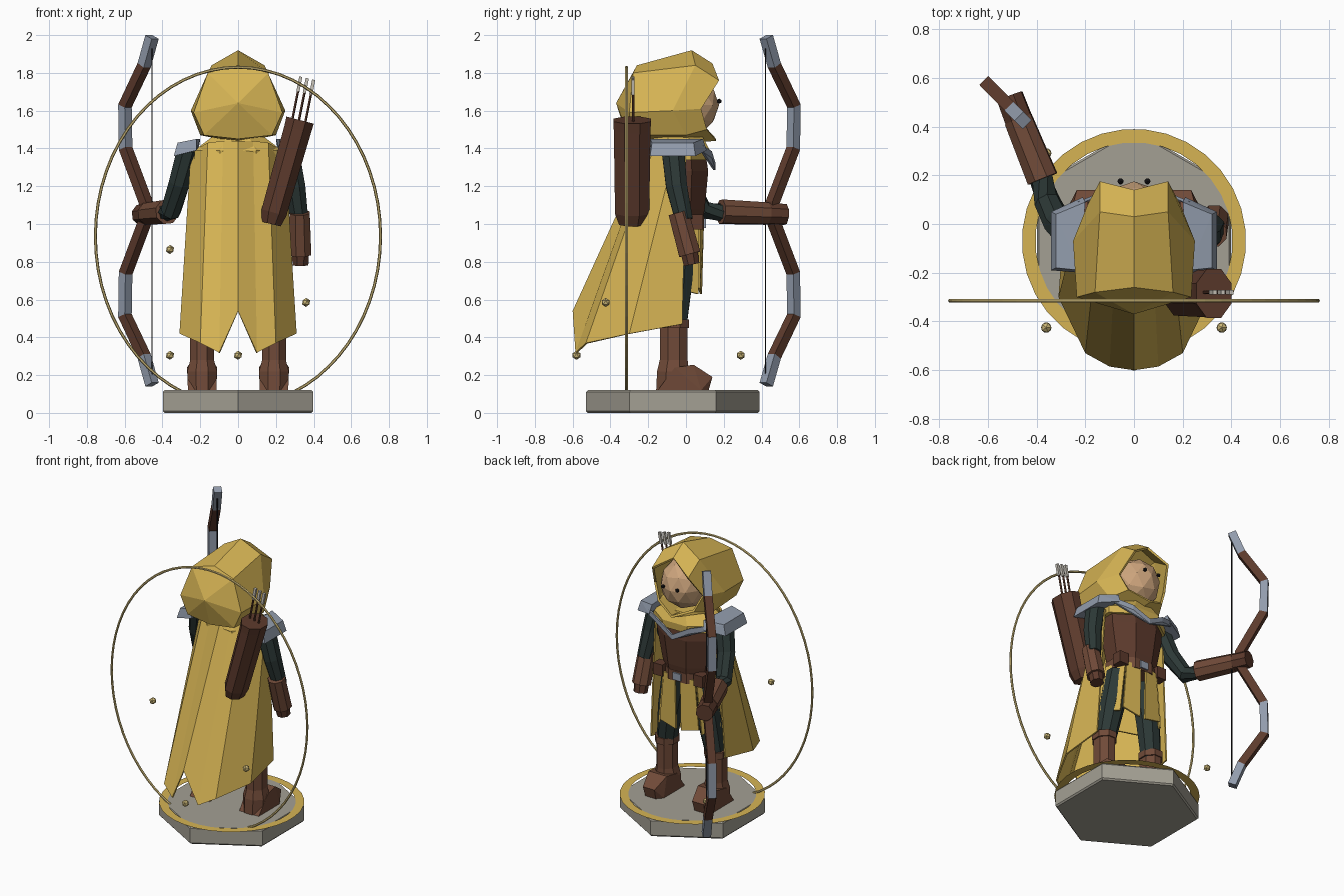
import bpy, bmesh, math
from mathutils import Vector

if "Cube" in bpy.data.objects:
    bpy.data.objects.remove(bpy.data.objects["Cube"], do_unlink=True)


def material(name, rgb):
    col = [(c / 255 / 12.92) if c < 11 else ((c / 255 + 0.055) / 1.055) ** 2.4 for c in rgb] + [1]
    m = bpy.data.materials.new(name)
    m.use_nodes = True
    m.diffuse_color = col
    m.node_tree.nodes["Principled BSDF"].inputs["Base Color"].default_value = col
    return m


GOLD = material("gold cloth", (214, 180, 84))
LEATHER = material("brown leather", (112, 74, 56))
DARK = material("dark leather", (92, 58, 44))
CLOTH = material("dark cloth", (44, 56, 54))
METAL = material("grey metal", (146, 156, 172))
STONE = material("grey stone", (164, 160, 148))
SKIN = material("skin", (204, 164, 124))
BLACK = material("black", (25, 25, 28))
PALE = material("pale gold", (205, 184, 120))
FEATHER = material("pale feather", (200, 195, 185))


def finish(name, bm, *mats):
    bmesh.ops.recalc_face_normals(bm, faces=bm.faces)
    me = bpy.data.meshes.new(name)
    bm.to_mesh(me)
    bm.free()
    for m in mats:
        me.materials.append(m)
    ob = bpy.data.objects.new(name, me)
    bpy.context.collection.objects.link(ob)
    return ob


def thicken(ob, t):
    mod = ob.modifiers.new("thickness", "SOLIDIFY")
    mod.thickness = t
    mod.offset = -1


def loft(name, rings, mats, closed=True, caps=True, rule=None):
    """Skin a list of equal-length point rings."""
    bm = bmesh.new()
    rows = [[bm.verts.new(p) for p in r] for r in rings]
    n = len(rows[0])
    for i in range(len(rows) - 1):
        for j in range(n if closed else n - 1):
            k = (j + 1) % n
            f = bm.faces.new((rows[i][j], rows[i][k], rows[i + 1][k], rows[i + 1][j]))
            f.material_index = rule(i) if rule else 0
    if caps and closed:
        for r, i in ((rows[0], 0), (rows[-1], len(rows) - 2)):
            bm.faces.new(r).material_index = rule(i) if rule else 0
    return finish(name, bm, *mats)


def ring(cx, cy, z, rx, ry, n=8, turn=0.5):
    return [(cx + rx * math.cos((i + turn) * math.tau / n),
             cy + ry * math.sin((i + turn) * math.tau / n), z) for i in range(n)]


def limb(name, path, radii, mat, n=8, squash=1.0):
    """Tapered many-sided tube along a path."""
    pts = [Vector(p) for p in path]
    rings = []
    for i, p in enumerate(pts):
        d = (pts[min(i + 1, len(pts) - 1)] - pts[max(i - 1, 0)]).normalized()
        a = d.cross(Vector((0, 1, 0))).normalized()
        b = d.cross(a)
        rings.append([p + radii[i] * (squash * math.cos(t) * a + math.sin(t) * b)
                      for t in ((k + 0.5) * math.tau / n for k in range(n))])
    return loft(name, rings, [mat])


def hull(name, pts, mat):
    bm = bmesh.new()
    for p in pts:
        bm.verts.new(p)
    bmesh.ops.convex_hull(bm, input=bm.verts)
    return finish(name, bm, mat)


def ball(name, c, r, mat, sub=1):
    bm = bmesh.new()
    bmesh.ops.create_icosphere(bm, subdivisions=sub, radius=1)
    for v in bm.verts:
        v.co = Vector([c[i] + v.co[i] * r[i] for i in range(3)])
    return finish(name, bm, mat)


# Hexagonal plinth with its flat gold ring
CY = -0.07
loft("plinth", [ring(0, CY, z, r, r, 6) for z, r in
                ((0, 0.45), (0.01, 0.46), (0.11, 0.46), (0.12, 0.45))], [STONE])
loft("ground_ring", [ring(0, CY, 0.124, r, r, 32) for r in (0.405, 0.46)], [GOLD], caps=False)

# Upright hoop and floating beads
hoop = []
for i in range(64):
    t = i * math.tau / 64
    d = Vector((math.cos(t), 0, math.sin(t)))
    c = Vector((0.755 * d.x, -0.315, 0.935 + 0.895 * d.z))
    hoop.append([c + 0.008 * (math.cos(a) * d + Vector((0, math.sin(a), 0)))
                 for a in (k * math.tau / 6 for k in range(6))])
loft("hoop", hoop + hoop[:1], [PALE], caps=False)
for p in ((-0.36, -0.425, 0.865), (0.36, -0.425, 0.585), (0, -0.58, 0.305), (-0.36, 0.29, 0.305)):
    ball("bead", p, (0.024,) * 3, PALE)

# Legs and boots
for s, side in ((1, "right"), (-1, "left")):
    limb(side + "_trouser", [(s * 0.1, -0.03, 0.95), (s * 0.15, -0.04, 0.7), (s * 0.19, -0.06, 0.44)],
         [0.09, 0.08, 0.065], CLOTH)
    loft(side + "_boot", [ring(s * 0.19, y, z, rx, ry) for z, y, rx, ry in
                          ((0.12, -0.07, 0.08, 0.095), (0.22, -0.07, 0.085, 0.09),
                           (0.28, -0.065, 0.068, 0.08), (0.45, -0.065, 0.068, 0.08))], [LEATHER])
    loft(side + "_boot_cuff", [ring(s * 0.19, -0.065, z, 0.078, 0.088) for z in (0.45, 0.495)], [LEATHER])
    hull(side + "_boot_foot", [(s * 0.19 + x * w, y, z) for x in (-1, 1) for w, y, z in
                               ((0.075, -0.15, 0.12), (0.075, 0.08, 0.12), (0.04, 0.12, 0.12),
                                (0.045, 0.14, 0.19), (0.07, 0.04, 0.255), (0.08, -0.06, 0.24))], LEATHER)

# Torso, belt and split skirt
loft("chest_armour", [ring(0, -0.03, z, rx, ry) for z, rx, ry in
                      ((0.98, 0.16, 0.12), (1.08, 0.18, 0.14), (1.28, 0.22, 0.16), (1.4, 0.22, 0.14))], [DARK])
loft("belt", [ring(0, -0.03, z, 0.18, 0.135) for z in (0.97, 1.04)], [LEATHER])
hull("buckle", [(x, y, z) for x in (-0.03, 0.03) for y in (0.09, 0.105) for z in (0.98, 1.03)], METAL)
for s in (1, -1):
    hull("belt_pouch", [(s * x, y, z) for x in (0.12, 0.19) for y in (0.02, 0.09) for z in (0.97, 1.05)], DARK)
    panels = (((0.02, 0.095), (0.12, 0.075), (0.02, 0.085), (0.15, 0.075)),
              ((0.13, 0.07), (0.18, -0.06), (0.17, 0.065), (0.23, -0.06)),
              ((0.18, -0.07), (0.0, -0.16), (0.22, -0.08), (0.0, -0.2)))
    for a, b, c, d in panels:
        p = loft("skirt_panel", [[(s * a[0], a[1], 1.0), (s * b[0], b[1], 1.0)],
                                 [(s * c[0], c[1], 0.63), (s * d[0], d[1], 0.66)]], [GOLD], closed=False)
        thicken(p, 0.012)

# Cape: straight pleats from the shoulders to a notched hem
top = [(0, -0.19, 1.44), (0.08, -0.185, 1.44), (0.16, -0.16, 1.43), (0.25, -0.06, 1.38), (0.24, 0.0, 1.37)]
hem = [(0, -0.6, 0.54), (0.1, -0.585, 0.32), (0.2, -0.53, 0.37), (0.31, -0.3, 0.42), (0.29, -0.02, 0.47)]
both = lambda row: [(-x, y, z) for x, y, z in row[:0:-1]] + row
thicken(loft("cape", [both(top), both(hem)], [GOLD], closed=False), 0.01)
loft("scarf", [ring(0, -0.04, z, rx, ry) for z, rx, ry in
               ((1.34, 0.25, 0.175), (1.39, 0.25, 0.18), (1.46, 0.15, 0.14))], [GOLD])

# Shoulder plates and the collar band across the chest
for s, side in ((1, "right"), (-1, "left")):
    hull(side + "_shoulder_plate", [(s * x, y, z) for x, y, z in
         ((0.34, 0.05, 1.36), (0.34, -0.19, 1.36), (0.32, 0.04, 1.43), (0.32, -0.18, 1.43),
          (0.21, 0.11, 1.39), (0.22, -0.2, 1.39), (0.2, 0.09, 1.45), (0.22, -0.19, 1.45))], METAL)
    hull(side + "_collar_band", [(s * x, y + d, z + h) for x, y, z in
         ((0.23, 0.08, 1.38), (0.12, 0.125, 1.35), (0, 0.145, 1.285))
         for d, h in ((0, 0), (0.012, 0), (0, 0.035), (0.012, 0.035))], METAL)

# Head and eyes
ball("head", (0, 0.0, 1.63), (0.16, 0.175, 0.17), SKIN, 2)
for s in (1, -1):
    ball("eye", (s * 0.055, 0.175, 1.65), (0.014, 0.014, 0.014), BLACK)

# Hood: rim, crown and back sections, closed by a pole
half = [[(0, 0.14, 1.85), (0.14, 0.175, 1.76), (0.19, 0.08, 1.61), (0.14, 0.11, 1.5), (0, 0.16, 1.44)],
        [(0, 0.03, 1.92), (0.14, 0.05, 1.84), (0.25, -0.07, 1.6), (0.2, 0.0, 1.47), (0, 0.02, 1.43)],
        [(0, -0.26, 1.84), (0.16, -0.28, 1.8), (0.235, -0.3, 1.59), (0.18, -0.3, 1.47), (0, -0.31, 1.45)],
        [(0, -0.37, 1.64)] * 5]
hood = loft("hood", [h + [(-x, y, z) for x, y, z in h[3:0:-1]] for h in half], [GOLD], caps=False)
bm = bmesh.new()
bm.from_mesh(hood.data)
bmesh.ops.remove_doubles(bm, verts=bm.verts, dist=0.001)
bmesh.ops.recalc_face_normals(bm, faces=bm.faces)
bm.to_mesh(hood.data)
bm.free()
thicken(hood, 0.015)

# Lowered arm
limb("right_sleeve", [(0.26, -0.07, 1.4), (0.3, -0.05, 1.2), (0.325, -0.01, 1.02)], [0.065, 0.06, 0.05], CLOTH)
limb("right_bracer", [(0.325, -0.04, 1.06), (0.33, 0.02, 0.84)], [0.058, 0.062], LEATHER)
limb("right_fist", [(0.33, 0.015, 0.86), (0.33, 0.03, 0.785)], [0.05, 0.045], DARK)

# Raised arm holding the bow
limb("left_sleeve", [(-0.26, -0.05, 1.4), (-0.31, 0.0, 1.22), (-0.355, 0.09, 1.07), (-0.39, 0.22, 1.06)],
     [0.065, 0.06, 0.055, 0.05], CLOTH)
limb("left_bracer", [(-0.375, 0.185, 1.065), (-0.475, 0.43, 1.055)], [0.068, 0.062], LEATHER)
limb("left_fist", [(-0.47, 0.42, 1.055), (-0.51, 0.525, 1.05)], [0.06, 0.058], DARK)

# Bow: square section swept along a mirrored curve, plus string
U, V = Vector((-0.7, 0.714, 0)), Vector((0.714, 0.7, 0))
curve = [(0.0, 0.92), (0.06, 0.77), (0.205, 0.555), (0.2, 0.33), (0.045, 0.04)]
curve = curve + [(u, -z) for u, z in curve[::-1]]
sections = []
for i, (u, z) in enumerate(curve):
    a, b = curve[max(i - 1, 0)], curve[min(i + 1, len(curve) - 1)]
    t = Vector((b[0] - a[0], b[1] - a[1])).normalized()
    c = Vector((-0.455, 0.425, 1.07)) + u * U + Vector((0, 0, z))
    n = U * -t.y + Vector((0, 0, t.x))
    sections.append([c + 0.026 * (p * n + q * V) for p, q in ((1, 1), (1, -1), (-1, -1), (-1, 1))])
loft("bow", sections, [DARK, METAL], rule=lambda i: int(i in (0, 2, 6, 8)))
limb("bowstring", [(-0.455, 0.42, 0.2), (-0.455, 0.42, 1.93)], [0.004, 0.004], BLACK, 4)

# Quiver and arrows
limb("quiver", [(0.175, -0.285, 1.0), (0.19, -0.285, 1.06), (0.315, -0.285, 1.5), (0.328, -0.285, 1.55)],
     [0.075, 0.098, 0.105, 0.108], DARK, 8, 0.75)
for i in range(3):
    x = 0.33 + 0.034 * i
    tip = Vector((x, -0.28, 1.77 - 0.008 * i))
    d = Vector((0.2, 0, 1)).normalized()
    limb("arrow", [tip - 0.3 * d, tip], [0.007, 0.007], DARK, 5)
    limb("fletching", [tip - 0.07 * d, tip + 0.01 * d], [0.012, 0.012], FEATHER, 4)
